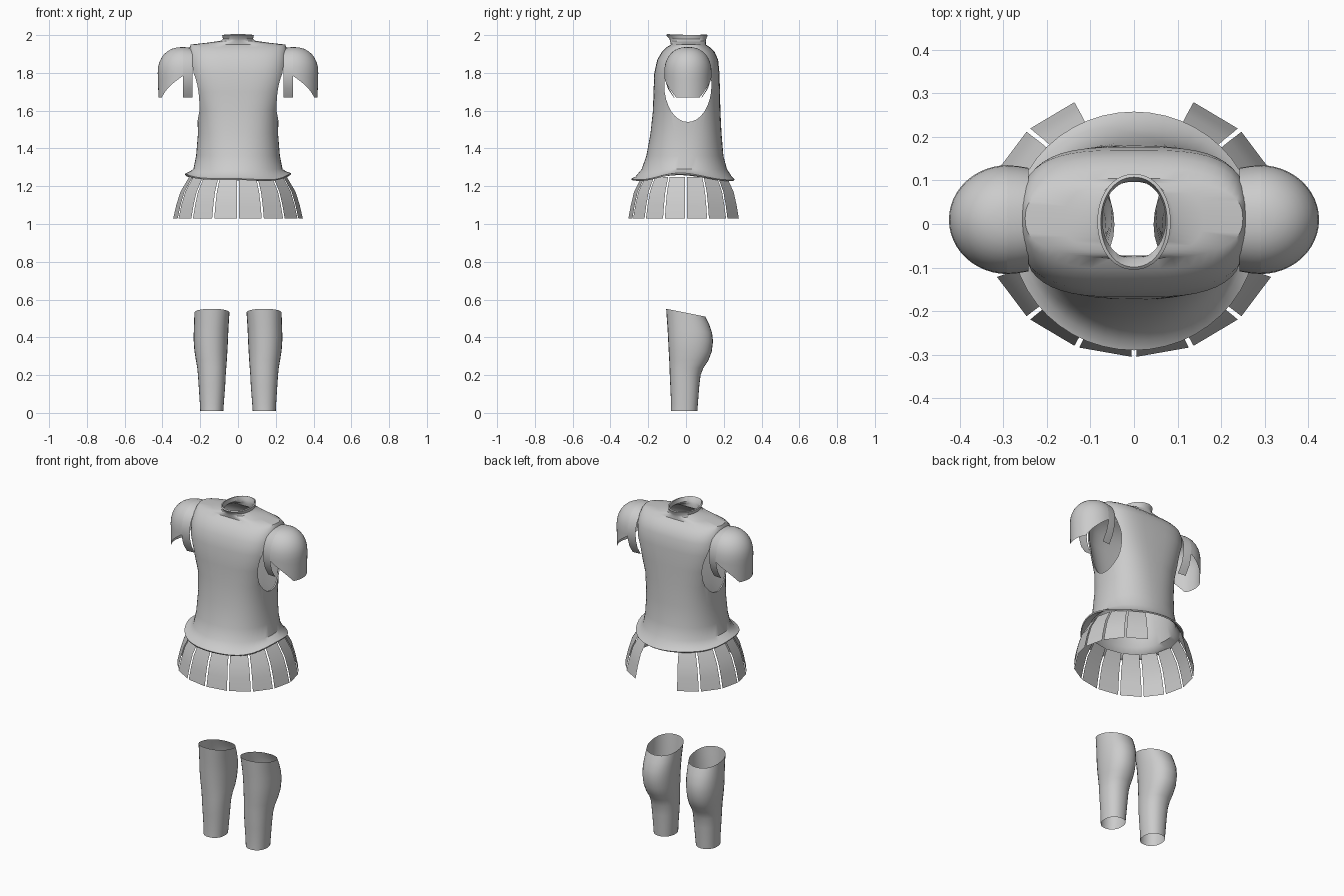
import bpy, bmesh, math
from math import sin, cos, radians, pi

cube = bpy.data.objects.get("Cube")
if cube:
    bpy.data.objects.remove(cube, do_unlink=True)

GREY = (0.6, 0.6, 0.6, 1)
mat = bpy.data.materials.new("plain grey")
mat.use_nodes = True
mat.diffuse_color = GREY
mat.node_tree.nodes["Principled BSDF"].inputs["Base Color"].default_value = GREY


def spow(v, e):
    return math.copysign(abs(v) ** e, v)


def loft(name, rows, closed=True):
    """Skin a list of equal-length point rows."""
    bm = bmesh.new()
    grid = [[bm.verts.new(p) for p in row] for row in rows]
    n = len(rows[0])
    for low, high in zip(grid, grid[1:]):
        for i in range(n if closed else n - 1):
            j = (i + 1) % n
            bm.faces.new((low[i], low[j], high[j], high[i]))
    bmesh.ops.remove_doubles(bm, verts=bm.verts, dist=0.0005)
    me = bpy.data.meshes.new(name)
    bm.to_mesh(me)
    bm.free()
    me.materials.append(mat)
    ob = bpy.data.objects.new(name, me)
    bpy.context.collection.objects.link(ob)
    return ob


def activate(ob):
    bpy.ops.object.select_all(action='DESELECT')
    ob.select_set(True)
    bpy.context.view_layer.objects.active = ob


def finish(ob, mirror=False, angle=40):
    activate(ob)
    if mirror:
        ob.modifiers.new("mirror", 'MIRROR').use_mirror_merge = False
    for m in list(ob.modifiers):
        bpy.ops.object.modifier_apply(modifier=m.name)
    bpy.ops.object.shade_smooth_by_angle(angle=radians(angle))


def ring(z, x0, x1, yf, yb, n=2.0, count=48):
    """Rounded ring with its own front and back depth."""
    pts = []
    for i in range(count):
        a = 2 * pi * i / count
        x = (x0 + x1) / 2 + (x1 - x0) / 2 * spow(cos(a), 2 / n)
        mid, half = (yf + yb) / 2, (yb - yf) / 2
        pts.append((x, mid + half * spow(sin(a), 2 / n), z))
    return pts


# Cuirass: z, half width, front, back, squareness
torso = [
    (1.237, .282, -.29, .258, 2.0), (1.25, .262, -.268, .243, 2.0),
    (1.29, .236, -.235, .217, 2.1), (1.36, .222, -.21, .198, 2.2),
    (1.48, .212, -.188, .188, 2.4), (1.60, .216, -.175, .182, 2.6),
    (1.70, .238, -.172, .18, 2.9), (1.80, .258, -.168, .177, 3.2),
    (1.87, .262, -.152, .17, 3.2), (1.91, .26, -.128, .152, 3.0),
    (1.935, .256, -.104, .128, 2.8), (1.95, .25, -.08, .105, 2.6),
    (1.96, .16, -.082, .105, 2.3), (1.97, .092, -.085, .105, 2.1),
    (1.98, .08, -.088, .107, 2.1), (2.0, .084, -.105, .115, 2.1),
]
rows = [ring(z, -w, w, f, b, n) for z, w, f, b, n in torso]
# Wavy hem, lifted at the sides
rows[0] = [(x, y, z + .03 * (abs(x) / .282) ** 6 + .004 * sin(9 * x + 14 * y)) for x, y, z in rows[0]]
rows[1] = [(x, y, z + .025 * (abs(x) / .262) ** 6) for x, y, z in rows[1]]
cuirass = loft("cuirass", rows)
solid = cuirass.modifiers.new("thickness", 'SOLIDIFY')
solid.thickness = .008
solid.offset = -1

# Arm openings, cut straight through both sides
bpy.ops.mesh.primitive_cylinder_add(vertices=32, radius=1, depth=1, location=(0, .01, 1.735), rotation=(0, pi / 2, 0))
cutter = bpy.context.object
cutter.name = "arm_opening_cutter"
cutter.scale = (.195, .125, 1)
cutter.hide_render = True
cutter.data.materials.append(mat)
cut = cuirass.modifiers.new("arm openings", 'BOOLEAN')
cut.operation = 'DIFFERENCE'
cut.solver = 'EXACT'
cut.object = cutter
finish(cuirass)
bpy.data.objects.remove(cutter, do_unlink=True)

# Shoulder guards: outer dome with an arched lower edge
MID_Y, MID_Z, RY, RZ = .01, 1.80, .125, .137


def edge_height(phi):
    t = max(0, (abs(phi) - radians(32)) / radians(58))
    return 1.67 + .115 * t ** .8


phis = [radians(-90 + 7.5 * i) for i in range(25)]
rows = []
for k in range(4):
    s = k / 4
    rows.append([(.29 + .135 * cos(p) * (.97 + .03 * s), MID_Y + RY * sin(p),
                  edge_height(p) * (1 - s) + MID_Z * s) for p in phis])
for k in range(9):
    t = k / 8 * pi / 2
    r, h = spow(cos(t), .85) if k < 8 else 0, spow(sin(t), .92)
    rows.append([(.29 + .135 * r * cos(p), MID_Y + RY * r * sin(p), MID_Z + RZ * h) for p in phis])
finish(loft("shoulder_guard", rows, closed=False), mirror=True)

# Shoulder guards: inner band with straight ends
arch = [(-.6, -.95), (-.85, -.6), (-.97, -.25)]
arch += [(-spow(cos(pi * i / 20), .85), spow(sin(pi * i / 20), .92)) for i in range(21)]
arch += [(.97, -.25), (.85, -.6), (.6, -.95)]
rows = [[(x, MID_Y + RY * s * u, MID_Z + RZ * (s * v if v > 0 else v)) for u, v in arch]
        for x, s in ((.242, .95), (.268, .985), (.292, 1))]
finish(loft("shoulder_band", rows, closed=False), mirror=True)

# Skirt strips, left open at the middle of the back
STEP = 22.5
for i in range(1, 15):
    start = 90 + STEP * i
    rows = []
    for z, rx, ry in ((1.03, .343, .305), (1.10, .327, .292), (1.17, .305, .275), (1.25, .258, .235)):
        ends = [radians(start + 1), radians(start + STEP - 1)]
        rows.append([(rx * cos(a), ry * sin(a), z) for a in ends])
    finish(loft("skirt_strip", rows, closed=False))

# Greaves: z, inner x, outer x, front, back
leg = [
    (.01, .078, .2, -.08, .06), (.05, .075, .202, -.079, .063), (.14, .068, .208, -.083, .07),
    (.2, .065, .212, -.086, .077), (.24, .062, .216, -.087, .092), (.28, .059, .223, -.089, .118),
    (.33, .056, .231, -.092, .136), (.39, .053, .235, -.095, .143), (.44, .051, .234, -.098, .138),
    (.49, .048, .232, -.102, .122), (.53, .045, .231, -.105, .103),
]
rows = [ring(z, a, b, f, k, 2.2, 28) for z, a, b, f, k in leg]
# Top rim slopes down toward the calf
rows = [[(x, y, z - .2 * y * (z / .53) ** 3) for x, y, z in row] for row in rows]
finish(loft("greave", rows), mirror=True)
